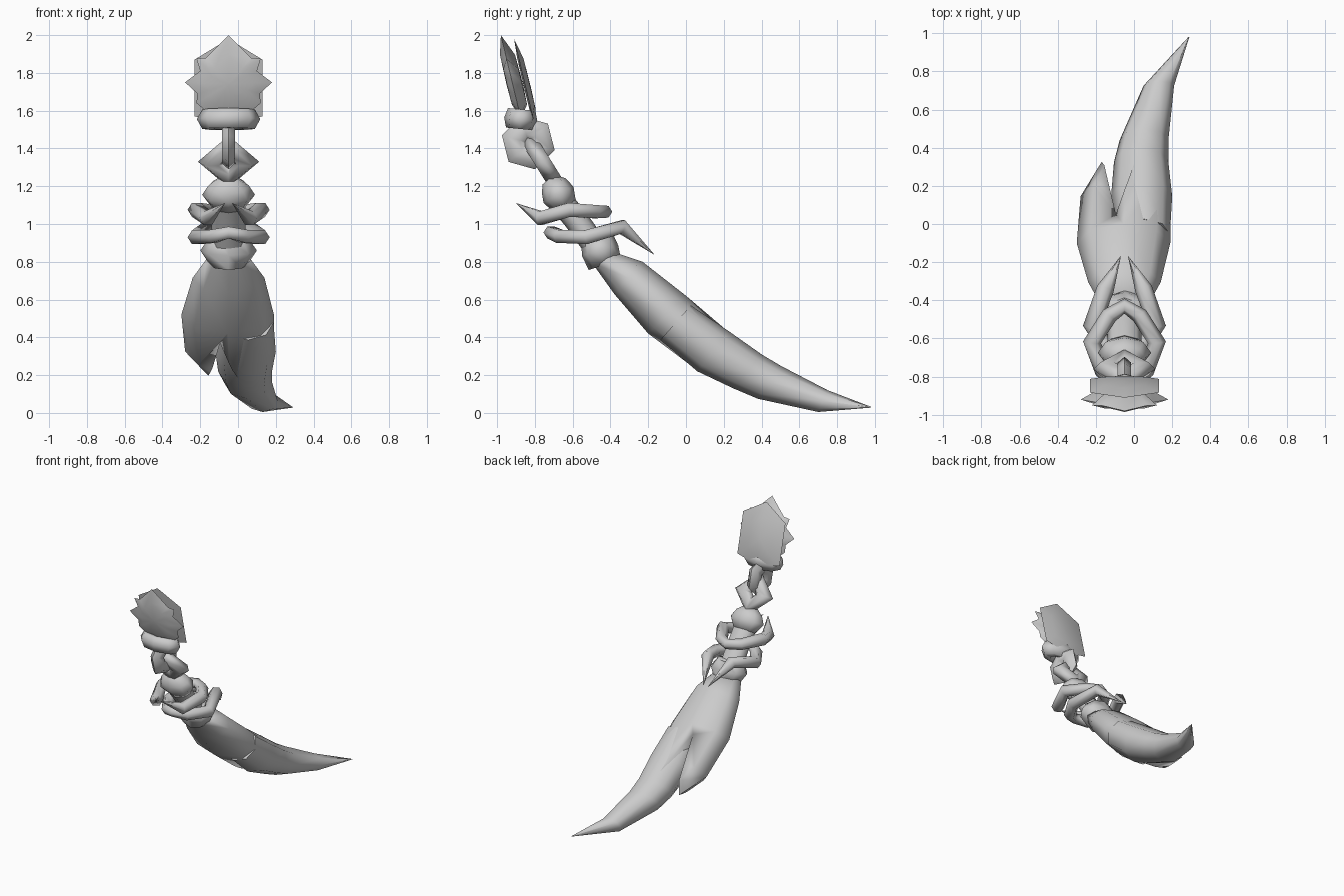
import bpy, bmesh, math
from mathutils import Vector, Matrix

if "Cube" in bpy.data.objects:
    bpy.data.objects.remove(bpy.data.objects["Cube"])

CX = -0.05                      # the ornament's own centre line
N = Vector((0, 0.65, 0.76))     # direction across the hanging body


def finish(name, bm, angle=75):
    bmesh.ops.remove_doubles(bm, verts=bm.verts, dist=0.0005)
    bmesh.ops.recalc_face_normals(bm, faces=bm.faces)
    me = bpy.data.meshes.new(name)
    bm.to_mesh(me)
    bm.free()
    ob = bpy.data.objects.new(name, me)
    bpy.context.collection.objects.link(ob)
    bpy.ops.object.select_all(action='DESELECT')
    ob.select_set(True)
    bpy.context.view_layer.objects.active = ob
    bpy.ops.object.shade_smooth_by_angle(angle=math.radians(angle))
    return ob


def loft(name, rings, angle=75):
    bm = bmesh.new()
    vs = [[bm.verts.new(p) for p in r] for r in rings]
    k = len(vs[0])
    for a, b in zip(vs, vs[1:]):
        for i in range(k):
            bm.faces.new((a[i], a[(i + 1) % k], b[(i + 1) % k], b[i]))
    bm.faces.new(vs[0])
    bm.faces.new(vs[-1])
    return finish(name, bm, angle)


def sweep(name, path, radii, sides, up):
    path = [Vector(p) for p in path]
    rings = []
    for i, p in enumerate(path):
        t = path[min(i + 1, len(path) - 1)] - path[max(i - 1, 0)]
        u = t.cross(up).normalized()
        v = u.cross(t).normalized()
        ru, rv = radii[i]
        rings.append([p + u * ru * math.cos(2 * math.pi * k / sides)
                      + v * rv * math.sin(2 * math.pi * k / sides) for k in range(sides)])
    return loft(name, rings)


def link(name, matrix, major, minor, n_major, n_minor=6, turn=0):
    bm = bmesh.new()
    vs = []
    for i in range(n_major):
        a = 2 * math.pi * i / n_major + turn
        row = []
        for j in range(n_minor):
            b = 2 * math.pi * j / n_minor
            r = major + minor * math.cos(b)
            row.append(bm.verts.new(matrix @ Vector(
                (r * math.cos(a), r * math.sin(a), 0.048 * math.sin(b)))))
        vs.append(row)
    for i in range(n_major):
        a, b = vs[i], vs[(i + 1) % n_major]
        for j in range(n_minor):
            k = (j + 1) % n_minor
            bm.faces.new((a[j], b[j], b[k], a[k]))
    return finish(name, bm)


def plaque(name, half, y0, slope, zc, front, back):
    # symmetric outline with raised inner panels on both sides
    outline = half + [(-x, z) for x, z in reversed(half) if x > 0]

    def ring(s, dy):
        return [(CX + x * s, y0 - slope * (zc + (z - zc) * s - 1.75) + dy,
                 zc + (z - zc) * s) for x, z in outline]
    return loft(name, [ring(0.02, front * 1.1), ring(0.6, front), ring(1, 0),
                       ring(0.6, back), ring(0.02, back * 1.1)])


# Star-edged front medallion and plain plate behind it
plaque("front_medallion",
       [(0, 2.0), (0.12, 1.88), (0.17, 1.875), (0.15, 1.81), (0.23, 1.75), (0.165, 1.69),
        (0.17, 1.64), (0.1, 1.58), (0, 1.56)], -0.92, 0.24, 1.74, -0.03, 0.05)
plaque("back_plate",
       [(0, 1.98), (0.18, 1.87), (0.18, 1.57), (0, 1.53)], -0.855, 0.24, 1.72, -0.008, 0.025)

# Flat ring under the medallion
link("flat_ring", Matrix.Translation((CX, -0.875, 1.555)) @ Matrix.Rotation(-0.1, 4, 'X')
     @ Matrix.Diagonal((1.05, 0.55, 1.25, 1)), 0.105, 0.055, 8)

# Two interlocked chain links with nearly closed holes
link("side_link", Matrix.Translation((CX, -0.835, 1.43)) @ Matrix.Rotation(math.pi / 2, 4, 'Y')
     @ Matrix.Diagonal((1, 1, 0.85, 1)), 0.08, 0.065, 6, turn=0.25)
link("diamond_link", Matrix.Translation((CX, -0.76, 1.33)) @ Matrix.Rotation(math.radians(122), 4, 'X'),
     0.09, 0.072, 4)

# Bead, stem and lower knob
sweep("upper_bead", [(CX, -0.73, 1.235), (CX, -0.70, 1.2), (CX, -0.675, 1.155),
                     (CX, -0.64, 1.09)],
      [(0.05, 0.04), (0.11, 0.075), (0.14, 0.09), (0.09, 0.065)], 8, N)
sweep("stem", [(CX, -0.66, 1.12), (CX, -0.58, 1.02), (CX, -0.48, 0.88)],
      [(0.09, 0.065)] * 3, 8, N)
sweep("lower_knob", [(CX, -0.47, 0.93), (CX, -0.455, 0.86), (CX, -0.43, 0.785)],
      [(0.1, 0.085), (0.15, 0.1), (0.1, 0.09)], 8, N)


# Two open collars with pointed ends, facing opposite ways
def collar(name, half):
    r = [0.036, 0.04, 0.043, 0.042, 0.001]
    left = [(CX - x, y, z) for x, y, z in reversed(half[1:])]
    right = [(CX + x, y, z) for x, y, z in half]
    rr = [(a * 1.1, a) for a in list(reversed(r[1:])) + r]
    sweep(name, left + right, rr, 6, Vector((0, 0, 1)))


collar("upper_collar", [(0, -0.43, 1.065), (0.08, -0.48, 1.065), (0.17, -0.62, 1.075),
                        (0.11, -0.77, 1.03), (0.02, -0.90, 1.11)])
collar("lower_collar", [(0, -0.715, 0.955), (0.08, -0.67, 0.935), (0.17, -0.53, 0.93),
                        (0.1, -0.34, 0.985), (0.02, -0.17, 0.84)])


# Curved blade sections: upper y, upper z, lower y, lower z, left x, right x, thickness
def blade_loft(name, sections):
    rings = []
    for uy, uz, ly, lz, x0, x1, th in sections:
        ring = []
        for k in range(8):
            c, s = math.cos(k * math.pi / 4), math.sin(k * math.pi / 4) * th
            ring.append(((x0 + x1) / 2 + (x1 - x0) / 2 * c,
                         (uy + ly) / 2 + (uy - ly) / 2 * s, (uz + lz) / 2 + (uz - lz) / 2 * s))
        rings.append(ring)
    return loft(name, rings)


blade = blade_loft("blade_body", [
    (-0.38, 0.85, -0.48, 0.77, -0.17, 0.07, 1), (-0.23, 0.80, -0.38, 0.63, -0.24, 0.14, 1),
    (0.00, 0.62, -0.20, 0.42, -0.30, 0.19, 1), (0.23, 0.43, 0.06, 0.22, -0.28, 0.19, 0.97),
    (0.40, 0.31, 0.25, 0.13, -0.17, 0.16, 0.9), (0.50, 0.25, 0.38, 0.075, 0.0, 0.14, 0.6)])
blade_loft("blade_tip", [
    (0.04, 0.585, -0.15, 0.37, -0.08, 0.188, 0.85), (0.23, 0.43, 0.06, 0.22, -0.12, 0.20, 1),
    (0.40, 0.31, 0.25, 0.13, -0.105, 0.18, 1), (0.50, 0.25, 0.38, 0.075, -0.075, 0.18, 1),
    (0.75, 0.12, 0.70, 0.005, 0.05, 0.21, 1), (0.98, 0.032, 0.98, 0.028, 0.285, 0.29, 1)])

# Notch that splits off the short side tine
apex = Vector((-0.095, -0.03, 0.47))
tri = [apex] + [apex + (Vector(p) - apex) * 1.3 for p in ((-0.17, 0.33, 0.22), (0.05, 0.40, 0.18))]
cutter = loft("notch_cutter", [[p - N * 0.3 for p in tri], [p + N * 0.3 for p in tri]])
cutter.hide_render = True
mod = blade.modifiers.new("notch", 'BOOLEAN')
mod.operation = 'DIFFERENCE'
mod.solver = 'EXACT'
mod.object = cutter
bpy.context.view_layer.objects.active = blade
bpy.ops.object.modifier_apply(modifier=mod.name)
bpy.data.objects.remove(cutter)
